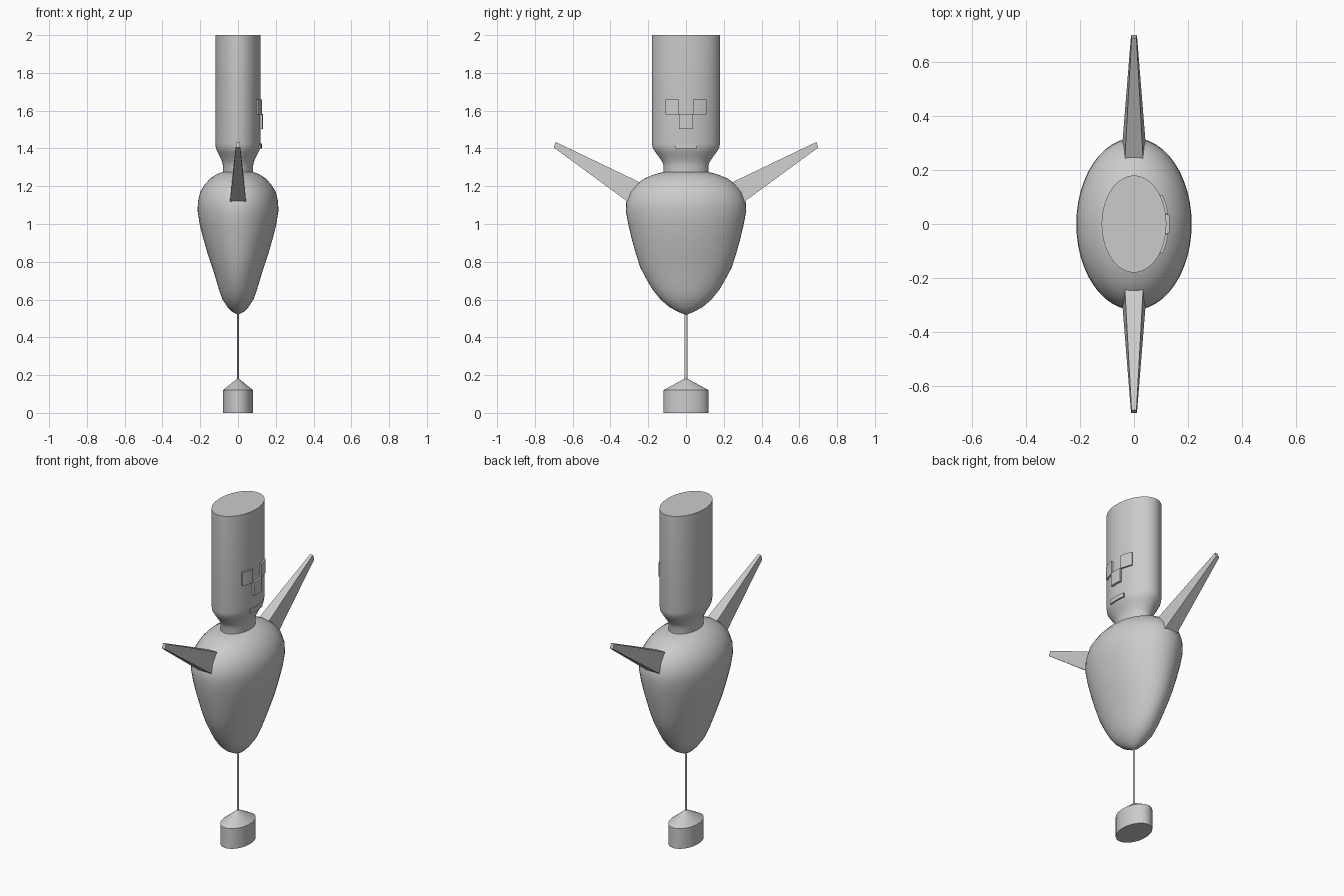
import bpy, bmesh, math
from mathutils import Vector

if "Cube" in bpy.data.objects:
    bpy.data.objects.remove(bpy.data.objects["Cube"])

grey = bpy.data.materials.new("plain grey")
grey.diffuse_color = (0.6, 0.6, 0.6, 1)
grey.use_nodes = True
grey.node_tree.nodes["Principled BSDF"].inputs["Base Color"].default_value = grey.diffuse_color


def finish(name, bm, angle=None):
    bmesh.ops.recalc_face_normals(bm, faces=bm.faces)
    mesh = bpy.data.meshes.new(name)
    bm.to_mesh(mesh)
    bm.free()
    mesh.materials.append(grey)
    obj = bpy.data.objects.new(name, mesh)
    bpy.context.collection.objects.link(obj)
    if angle:
        bpy.ops.object.select_all(action='DESELECT')
        obj.select_set(True)
        bpy.context.view_layer.objects.active = obj
        bpy.ops.object.shade_smooth_by_angle(angle=math.radians(angle))
    return obj


def loft(name, profile, sides=48, angle=35):
    """Stack elliptical rings given as (z, half width x, half width y)."""
    bm = bmesh.new()
    rings = []
    for z, a, b in profile:
        rings.append([bm.verts.new((a * math.cos(t), b * math.sin(t), z))
                      for t in (2 * math.pi * i / sides for i in range(sides))])
    for lo, hi in zip(rings, rings[1:]):
        for i in range(sides):
            j = (i + 1) % sides
            bm.faces.new((lo[i], lo[j], hi[j], hi[i]))
    bm.faces.new(rings[0])
    bm.faces.new(rings[-1])
    return finish(name, bm, angle)


# Weight and rod
loft("base_weight", [(0, .08, .12), (.12, .08, .12), (.18, .006, .01)], angle=25)
loft("rod", [(.17, .005, .008), (.54, .005, .008)], 16)

# Egg-shaped body
loft("body", [(.522, .006, .01), (.535, .03, .042), (.56, .055, .088), (.60, .082, .135),
              (.65, .1, .175), (.70, .115, .205), (.77, .136, .242), (.84, .16, .265),
              (.92, .183, .287), (1.0, .203, .306), (1.07, .214, .319), (1.12, .212, .316),
              (1.17, .2, .297), (1.21, .175, .263), (1.24, .148, .222),
              (1.262, .115, .17), (1.275, .083, .12)], angle=60)

# Neck flaring into the tall head
loft("neck_and_head", [(1.26, .08, .118), (1.31, .08, .118), (1.33, .084, .126),
                       (1.355, .095, .143), (1.38, .108, .162), (1.40, .117, .175),
                       (1.425, .12, .18), (2.0, .12, .18)], angle=40)


def arm(name, side):
    bm = bmesh.new()
    rings = []
    # each end: upper (y, z, half width), lower (y, z, half width)
    for up, low in (((.237, 1.217, .034), (.302, 1.113, .043)),
                    ((.69, 1.434, .009), (.70, 1.405, .011))):
        rings.append([bm.verts.new((x * w, side * y, z))
                      for (y, z, w), signs in ((up, (-1, 1)), (low, (1, -1)))
                      for x in signs])
    for i in range(4):
        j = (i + 1) % 4
        bm.faces.new((rings[0][i], rings[0][j], rings[1][j], rings[1][i]))
    bm.faces.new(rings[0])
    bm.faces.new(rings[1])
    finish(name, bm)


arm("left_arm", -1)
arm("right_arm", 1)


def plate(name, y0, y1, z0, z1, out=.009, steps=6):
    """Thin plate wrapped around the +x side of the head."""
    bm = bmesh.new()
    rings = []
    for i in range(steps + 1):
        y = y0 + (y1 - y0) * i / steps
        x = .12 * math.sqrt(1 - (y / .18) ** 2)
        n = Vector((x / .12 ** 2, y / .18 ** 2, 0)).normalized()
        p = Vector((x, y, 0))
        rings.append([bm.verts.new((q.x, q.y, z)) for q, z in
                      ((p - n * .003, z0), (p + n * out, z0),
                       (p + n * out, z1), (p - n * .003, z1))])
    for a, b in zip(rings, rings[1:]):
        for i in range(4):
            j = (i + 1) % 4
            bm.faces.new((a[i], a[j], b[j], b[i]))
    bm.faces.new(rings[0])
    bm.faces.new(rings[-1])
    finish(name, bm, 30)


# Face on the +x side
plate("left_eye", -.105, -.037, 1.58, 1.66)
plate("right_eye", .037, .105, 1.58, 1.66)
plate("nose", -.035, .035, 1.502, 1.582, .0125)
plate("mouth", -.055, .055, 1.40, 1.425, .006)
